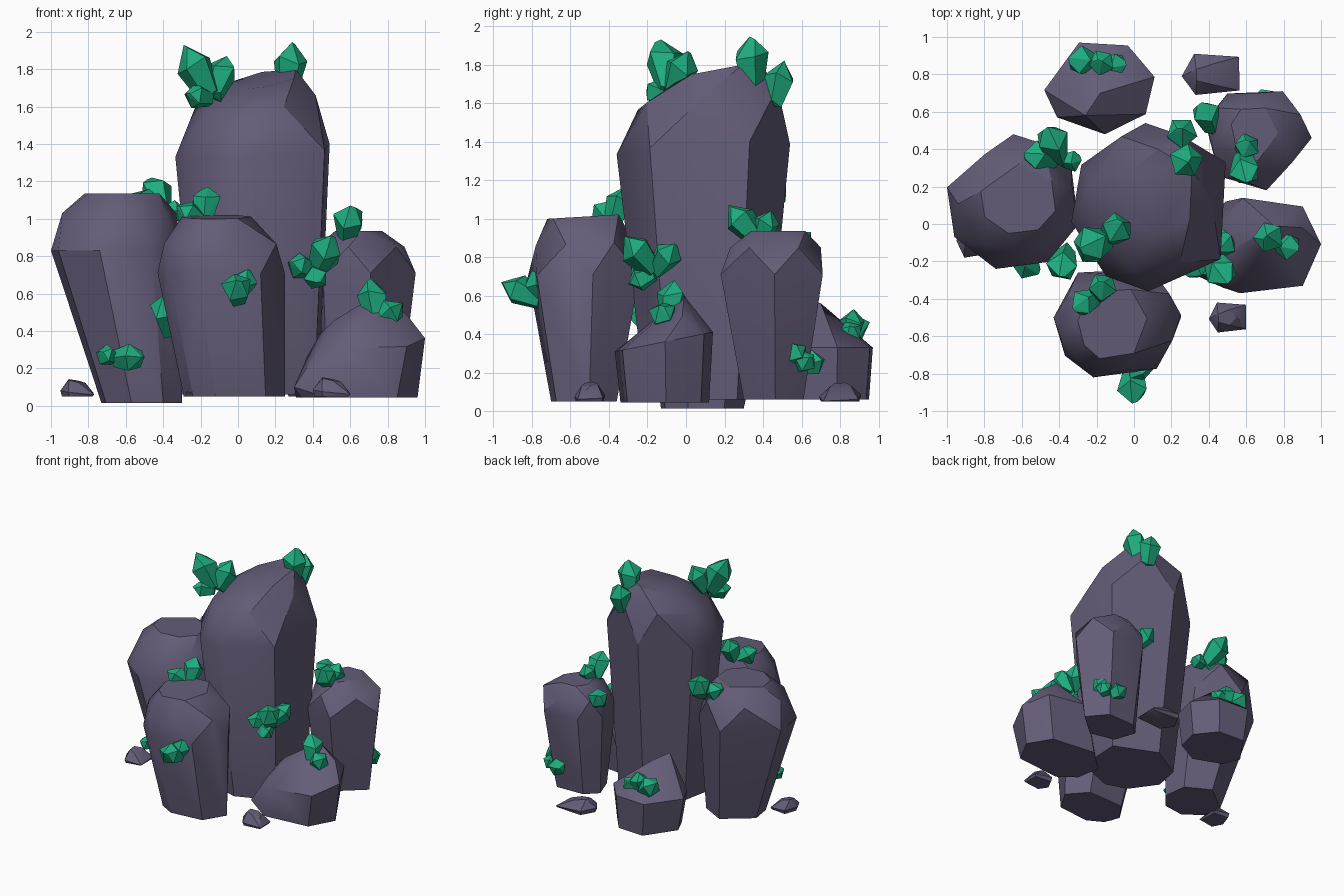
import bpy, bmesh, math
from mathutils import Vector

if "Cube" in bpy.data.objects:
    bpy.data.objects.remove(bpy.data.objects["Cube"])


def material(name, rgb):
    m = bpy.data.materials.new(name)
    m.diffuse_color = (*rgb, 1)
    m.use_nodes = True
    m.node_tree.nodes["Principled BSDF"].inputs["Base Color"].default_value = m.diffuse_color
    return m


STONE = material("purple grey stone", (0.125, 0.107, 0.185))
GREEN = material("emerald green", (0.013, 0.42, 0.215))


def hull_object(name, points, mat, smooth=0, flatten=1):
    """Convex faceted solid around a set of points."""
    bm = bmesh.new()
    for p in points:
        bm.verts.new(p)
    res = bmesh.ops.convex_hull(bm, input=bm.verts[:])
    inner = {e for e in res["geom_interior"] + res["geom_unused"]
             if isinstance(e, bmesh.types.BMVert)}
    bmesh.ops.delete(bm, geom=list(inner), context="VERTS")
    bmesh.ops.dissolve_limit(bm, angle_limit=math.radians(flatten),
                             verts=bm.verts[:], edges=bm.edges[:])
    bmesh.ops.recalc_face_normals(bm, faces=bm.faces[:])
    me = bpy.data.meshes.new(name)
    bm.to_mesh(me)
    bm.free()
    me.materials.append(mat)
    ob = bpy.data.objects.new(name, me)
    bpy.context.collection.objects.link(ob)
    if smooth:
        bpy.ops.object.select_all(action="DESELECT")
        ob.select_set(True)
        bpy.context.view_layer.objects.active = ob
        bpy.ops.object.shade_smooth_by_angle(angle=math.radians(smooth))


def ring(corners, half):
    """Corner directions (degrees) stretched to fill a unit square; half = edge middles."""
    pts = [Vector((math.cos(math.radians(a)), math.sin(math.radians(a)))) for a in corners]
    if half:
        pts = [(p + q) / 2 for p, q in zip(pts, pts[1:] + pts[:1])]
    xs, ys = [p.x for p in pts], [p.y for p in pts]
    return [((p.x - min(xs)) / (max(xs) - min(xs)), (p.y - min(ys)) / (max(ys) - min(ys)))
            for p in pts]


def rock(name, corners, tilt, sections, peaks=(), smooth=28):
    """Stacked rings, each filling a box: z, x0, x1, y0, y1.
    The third ring uses edge middles, which cuts the corners into facets."""
    pts = [Vector(p) for p in peaks]
    for k, (z, x0, x1, y0, y1) in enumerate(sections):
        for u, v in ring(corners, k == 2):
            lean = k * (tilt[0] * (u - .5) * (x1 - x0) + tilt[1] * (v - .5) * (y1 - y0))
            pts.append(Vector((x0 + u * (x1 - x0), y0 + v * (y1 - y0), z + lean)))
    hull_object(name, pts, STONE, smooth, 4)


# Tall standing stones: foot, shoulder, cut facets, top
rock("main_stone", (150, 96, 32, -38, -94, -125, -170), (.06, .06),
     [(.06, -.21, .43, -.21, .41), (1.36, -.335, .49, -.36, .54),
      (1.62, -.23, .415, -.25, .475), (1.745, -.04, .31, -.06, .40)])
rock("left_stone", (167, 90, 32, -19, -60, -105, -150), (0, 0),
     [(.015, -.73, -.30, -.13, .30), (.83, -1, -.30, -.24, .48),
      (1.03, -.94, -.33, -.17, .43), (1.135, -.82, -.42, -.05, .32)])
rock("front_stone", (177, 128, 58, 6, -52, -112, -145), (0, .02),
     [(.05, -.29, .25, -.70, -.36), (.71, -.43, .25, -.82, -.24),
      (.87, -.395, .205, -.78, -.27), (1.01, -.30, .07, -.72, -.35)])
rock("right_stone", (162, 123, 62, 0, -80, -134), (0, 0),
     [(.06, .42, .87, .30, .61), (.71, .38, .95, .18, .71),
      (.85, .42, .89, .23, .70), (.935, .52, .77, .34, .62)])

# Low broken boulders with a raised ridge
rock("low_right_boulder", (165, 115, 48, 2, -48, -118, -150), (0, .2),
     [(.045, .31, .96, -.34, .12), (.36, .42, 1, -.37, .14)],
     [(.30, -.26, .10), (.52, -.14, .46), (.75, -.01, .60), (.90, -.02, .49)], 32)
rock("low_back_boulder", (184, 112, 60, 12, -35, -85, -140), (0, 0),
     [(.06, -.43, .08, .50, .95), (.33, -.48, .11, .48, .97)],
     [(-.26, .58, .60), (-.18, .70, .56), (-.1, .84, .41)], 32)

# Ground pebbles: centre, half width, half depth, height
pebbles = [(.41, .80, .155, .11, .09), (.50, -.50, .10, .08, .10),
           (-.86, -.08, .09, .10, .09), (-.21, -.56, .07, .07, .06)]
for i, (x, y, w, d, h) in enumerate(pebbles):
    layers = [(.05 + t * h, x - w * s, x + w * s, y - d * s, y + d * s)
              for t, s in ((0, .9), (.25, 1), (.9, .5))]
    rock(f"pebble_{i + 1}", (185, 128, 42, -40, -125), (-.1, .05), layers)


def cluster(name, foot, *tips):
    """Five-sided gems fanning from one foot: narrow base, wide shoulder, blunt point."""
    for n, offset in enumerate(tips):
        axis = Vector(offset)
        length = axis.length
        r = .036 + .2 * length
        rot = axis.to_track_quat("Z", "Y")
        local = [Vector((0, 0, length)), Vector((r * .35, 0, length * .95))]
        for t, k in ((.08, .62), (.66, 1)):
            for i in range(5):
                a = .5 + 1.3 * n + i * math.tau / 5
                h = length * (t + .07 * math.cos(2 * a))
                local.append(Vector((r * k * math.cos(a), r * k * math.sin(a), h)))
        hull_object(f"{name}_crystal_{n + 1}",
                    [Vector(foot) + rot @ p for p in local], GREEN)


# Crystal clusters: foot, then the reach of each gem from it
cluster("summit_left", (-.14, -.08, 1.64),
        (-.15, -.05, .29), (.08, .09, .23), (-.14, -.11, .03))
cluster("summit_right", (.26, .35, 1.66), (.03, -.02, .285))
cluster("summit_back", (.25, .45, 1.58), (.01, .06, .24))
cluster("front_top", (-.18, -.38, .97), (.02, .07, .20), (-.15, -.07, .10))
cluster("left_inner", (-.36, -.14, .38), (-.04, -.14, .21))
cluster("left_foot", (-.66, -.14, .25), (.15, -.13, .01), (-.08, -.08, .04))
cluster("left_top", (-.40, .34, 1.03), (-.06, .18, .19), (-.19, .04, .10), (.12, 0, .02))
cluster("main_side", (.41, -.16, .72),
        (.09, -.16, .19), (.11, .10, .15), (-.14, -.11, .05), (.01, -.14, -.06))
cluster("right_back", (.42, .50, .80), (-.06, .15, .13))
cluster("right_top", (.58, .38, .88), (.02, -.16, .19), (.04, .06, .16))
cluster("right_foot", (.74, .58, .23), (.11, .06, .05), (-.06, .14, .04), (.11, -.03, .12))
cluster("low_right", (.74, -.09, .44), (-.03, .03, .24), (.14, -.05, .11))
cluster("front_face", (0, -.74, .57), (-.01, -.22, .10), (.05, -.06, .16))
cluster("low_back", (-.18, .85, .36), (-.17, .04, .13), (.14, 0, .08), (.01, .02, .17))
